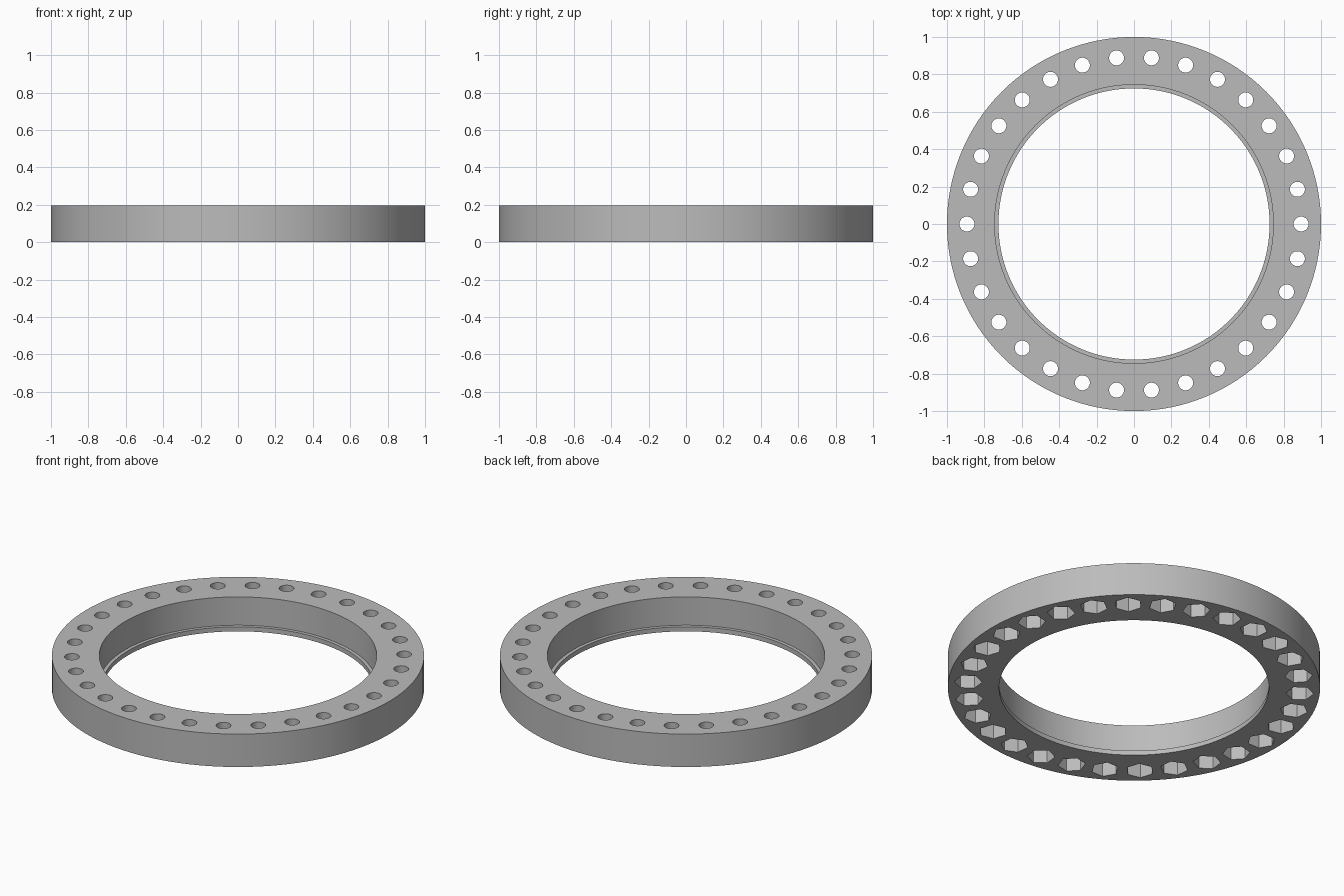
import bpy, bmesh, math
from mathutils import Matrix, Vector

cube = bpy.data.objects.get("Cube")
if cube:
    bpy.data.objects.remove(cube, do_unlink=True)

HEIGHT = 0.195
BOLTS = 30
BOLT_CIRCLE = 0.893

grey = bpy.data.materials.new("plain_grey")
grey.use_nodes = True
COLOUR = (0.5, 0.5, 0.5, 1)
grey.diffuse_color = COLOUR
grey.node_tree.nodes["Principled BSDF"].inputs["Base Color"].default_value = COLOUR


def add_object(name, bm):
    mesh = bpy.data.meshes.new(name)
    bmesh.ops.recalc_face_normals(bm, faces=bm.faces)
    bm.to_mesh(mesh)
    bm.free()
    mesh.materials.append(grey)
    obj = bpy.data.objects.new(name, mesh)
    bpy.context.collection.objects.link(obj)
    return obj


def lathe(name, profile, steps):
    """Spin a closed (radius, z) profile about the z axis."""
    bm = bmesh.new()
    verts = [bm.verts.new((r, 0, z)) for r, z in profile]
    edges = [bm.edges.new((a, b)) for a, b in zip(verts, verts[1:] + verts[:1])]
    bmesh.ops.spin(bm, geom=verts + edges, cent=(0, 0, 0), axis=(0, 0, 1),
                   angle=math.tau, steps=steps, use_merge=True)
    bmesh.ops.remove_doubles(bm, verts=bm.verts, dist=1e-5)
    return add_object(name, bm)


def bolt_cutter(name, radius, sides, bottom, top):
    """One prism per bolt, each turned to face the ring's centre."""
    bm = bmesh.new()
    for i in range(BOLTS):
        place = (Matrix.Rotation(math.tau * i / BOLTS, 4, 'Z')
                 @ Matrix.Translation((BOLT_CIRCLE, 0, 0)))
        corners = [Vector((radius * math.cos(math.tau * k / sides),
                           radius * math.sin(math.tau * k / sides), bottom))
                   for k in range(sides)]
        face = bm.faces.new([bm.verts.new(place @ c) for c in corners])
        out = bmesh.ops.extrude_face_region(bm, geom=[face], use_keep_orig=True)
        raised = [v for v in out["geom"] if isinstance(v, bmesh.types.BMVert)]
        bmesh.ops.translate(bm, verts=raised, vec=(0, 0, top - bottom))
    cutter = add_object(name, bm)
    cutter.hide_render = True
    return cutter


# Ring with a small retaining lip at the bottom of the bore
ring = lathe("flange_ring", [(0.725, 0), (1, 0), (1, HEIGHT), (0.745, HEIGHT),
                             (0.745, 0.027), (0.725, 0.027)], 128)

# Round bolt holes right through, hexagonal nut pockets from below
cutters = [bolt_cutter("bolt_hole_cutter", 0.04, 32, -0.1, HEIGHT + 0.1),
           bolt_cutter("nut_pocket_cutter", 0.075, 6, -0.1, 0.1)]

bpy.context.view_layer.objects.active = ring
ring.select_set(True)
for cutter in cutters:
    cut = ring.modifiers.new(cutter.name, 'BOOLEAN')
    cut.operation = 'DIFFERENCE'
    cut.solver = 'EXACT'
    cut.object = cutter
    bpy.ops.object.modifier_apply(modifier=cut.name)
    bpy.data.objects.remove(cutter, do_unlink=True)

for obj in bpy.context.selected_objects:
    obj.select_set(obj == ring)
bpy.ops.object.shade_smooth_by_angle(angle=math.radians(30))
